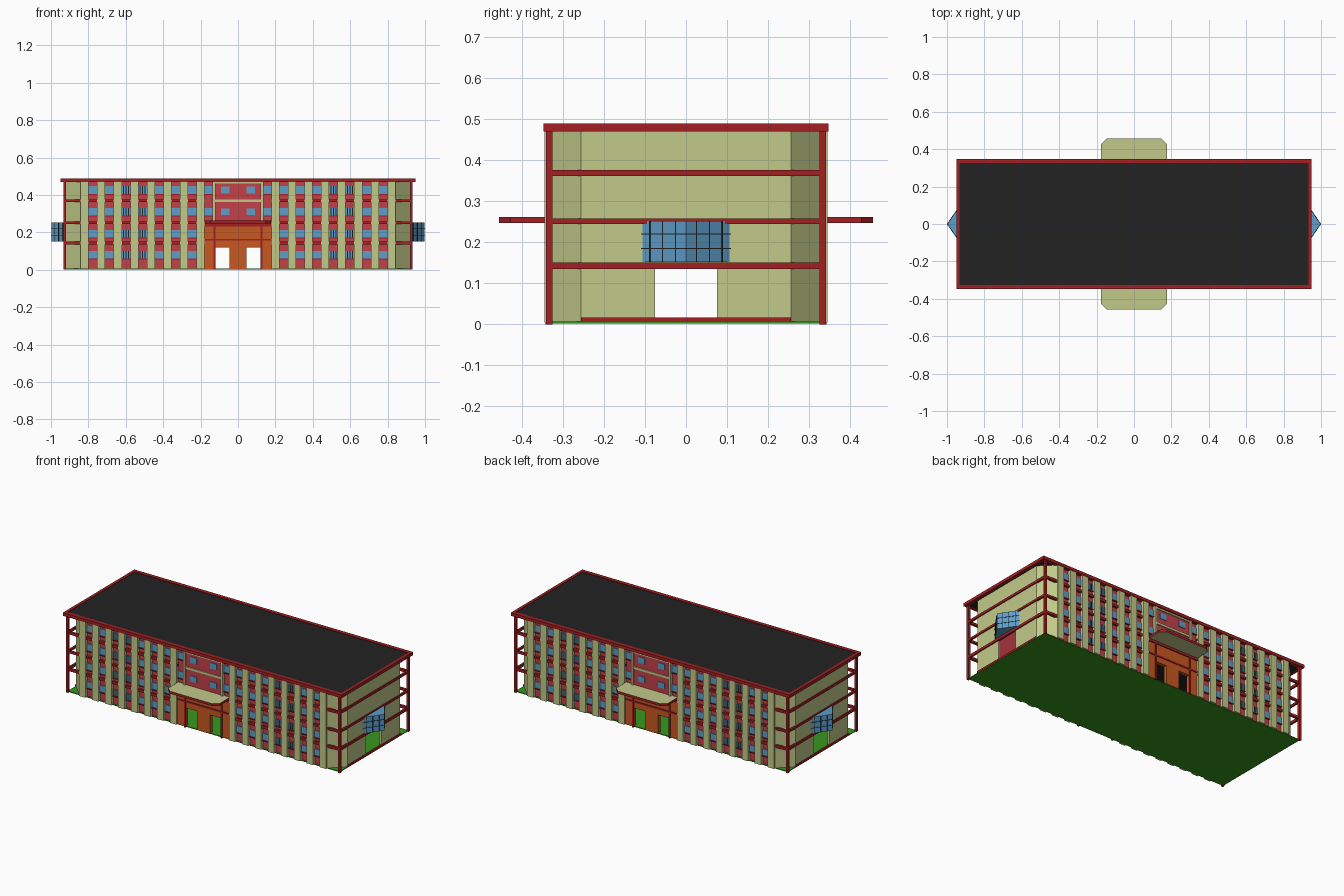
import bpy, bmesh, math

if "Cube" in bpy.data.objects:
    bpy.data.objects.remove(bpy.data.objects["Cube"])

def mat(name, r, g, b):
    m = bpy.data.materials.new(name)
    m.diffuse_color = (r, g, b, 1)
    m.use_nodes = True
    m.node_tree.nodes["Principled BSDF"].inputs["Base Color"].default_value = m.diffuse_color
    return m

PALE = mat("pale_green", 0.54, 0.59, 0.25)
TRIM = mat("dark_red", 0.36, 0.014, 0.016)
RED = mat("brick_red", 0.55, 0.05, 0.065)
BLUE = mat("window_blue", 0.114, 0.34, 0.58)
ORANGE = mat("orange", 0.58, 0.098, 0.0144)
GREEN = mat("floor_green", 0.04, 0.305, 0.013)
BLACK = mat("black", 0.016, 0.016, 0.016)

parts = {}

def prism(name, m, pts, z0, z1):
    """Extrude a plan outline from z0 to z1 into the named part."""
    bm, _ = parts.setdefault(name, (bmesh.new(), m))
    lo = [bm.verts.new((x, y, z0)) for x, y in pts]
    hi = [bm.verts.new((x, y, z1)) for x, y in pts]
    bm.faces.new(lo[::-1])
    bm.faces.new(hi)
    n = len(pts)
    for i in range(n):
        j = (i + 1) % n
        bm.faces.new((lo[i], lo[j], hi[j], hi[i]))

def box(name, m, x0, x1, y0, y1, z0, z1):
    prism(name, m, [(x0, y0), (x1, y0), (x1, y1), (x0, y1)], z0, z1)

def sym(name, m, x0, x1, y0, y1, z0, z1):
    """Box repeated in all four mirrored quadrants."""
    for sx in (-1, 1):
        for sy in (-1, 1):
            box(name, m, sx * x0, sx * x1, sy * y0, sy * y1, z0, z1)

def frontback(name, m, x0, x1, y0, y1, z0, z1):
    for s in (-1, 1):
        box(name, m, x0, x1, s * y0, s * y1, z0, z1)

def ends(name, m, x0, x1, y0, y1, z0, z1):
    for s in (-1, 1):
        box(name, m, s * x0, s * x1, y0, y1, z0, z1)

TOP = 0.472
BASE = 0.004
BEAMS = [(0.135, 0.151), (0.245, 0.258), (0.361, 0.376)]
ROWS = [(0.06, 0.10), (0.172, 0.213), (0.29, 0.331), (0.406, 0.448)]
STEP = 0.0885

# floor and roof
box("floor", GREEN, -0.928, 0.928, -0.333, 0.333, 0.002, 0.007)
box("roof_deck", BLACK, -0.932, 0.932, -0.325, 0.325, TOP, 0.486)
frontback("roof_edge", TRIM, -0.95, 0.95, 0.325, 0.348, 0.47, 0.489)
ends("roof_edge", TRIM, 0.932, 0.95, -0.325, 0.325, 0.47, 0.489)

# end walls with a doorway each
for s in (-1, 1):
    ends("end_wall", PALE, 0.913, 0.925, s * 0.075, s * 0.256, BASE, TOP)
ends("end_wall", PALE, 0.913, 0.925, -0.075, 0.075, 0.14, TOP)
ends("end_base_band", TRIM, 0.92, 0.93, -0.256, 0.256, 0.005, 0.017)

# chamfered corner walls
for sx in (-1, 1):
    for sy in (-1, 1):
        prism("corner_wall", PALE,
              [(sx * x, sy * y) for x, y in ((0.925, 0.256), (0.842, 0.338), (0.83, 0.33), (0.913, 0.25))],
              BASE, TOP)

# corner columns and floor beams
sym("corner_column", TRIM, 0.919, 0.933, 0.326, 0.341, 0, TOP)
for z0, z1 in BEAMS:
    sym("side_beam", TRIM, 0.176, 0.92, 0.325, 0.339, z0, z1)
    ends("end_beam", TRIM, 0.92, 0.932, -0.33, 0.33, z0, z1)

# long walls, piers and windows
sym("bay_wall", RED, 0.176, 0.84, 0.314, 0.326, BASE, TOP)
sym("bay_wall", RED, 0.12, 0.176, 0.314, 0.326, 0.235, TOP)
for k in range(8):
    c = 0.82 - STEP * k
    sym("pier", PALE, c - 0.0215, c + 0.0215, 0.318, 0.345, BASE, TOP)
for k in range(8):
    c = 0.776 - STEP * k
    for r, (z0, z1) in enumerate(ROWS):
        if k == 7 and r < 2:
            continue
        sym("window", BLUE, c - 0.023, c + 0.023, 0.326, 0.33, z0, z1)
        sym("window_sill", TRIM, c - 0.023, c + 0.023, 0.326, 0.334, z0 - 0.006, z0)
        if k in (2, 3):
            for d in (-0.013, 0, 0.013):
                sym("window_bar", BLACK, c + d - 0.0025, c + d + 0.0025, 0.33, 0.332, z0, z1)

# central upper panel with pale frame and windows
frontback("centre_panel", RED, -0.12, 0.12, 0.318, 0.334, 0.235, TOP)
sym("centre_frame", PALE, 0.12, 0.136, 0.318, 0.343, 0.258, TOP)
frontback("centre_frame", PALE, -0.12, 0.12, 0.33, 0.34, 0.362, 0.376)
frontback("centre_frame", PALE, -0.12, 0.12, 0.33, 0.34, 0.46, TOP)
for z0, z1 in ROWS[2:]:
    sym("centre_window", BLUE, 0.045, 0.09, 0.334, 0.338, z0 + 0.002, z1 - 0.004)

# entrance: orange wall with two doorways, posts and band
D0, D1, DH = 0.045, 0.12, 0.12
frontback("entrance_wall", ORANGE, -D0, D0, 0.314, 0.336, BASE, DH)
sym("entrance_wall", ORANGE, D1, 0.178, 0.314, 0.336, BASE, DH)
frontback("entrance_wall", ORANGE, -0.178, 0.178, 0.314, 0.336, DH, 0.245)
sym("entrance_post", TRIM, 0.119, 0.13, 0.33, 0.342, 0, 0.245)
frontback("entrance_band", TRIM, -0.178, 0.178, 0.334, 0.34, 0.155, 0.165)
frontback("entrance_band", TRIM, -0.178, 0.178, 0.334, 0.342, 0.232, 0.247)

# canopies: red rim, pale top and underside
for s in (-1, 1):
    plan = [(-0.176, 0.33), (0.176, 0.33), (0.176, 0.428), (0.146, 0.456), (-0.146, 0.456), (-0.176, 0.428)]
    prism("canopy", TRIM, [(x, s * y) for x, y in plan], 0.247, 0.262)

# triangular bay windows on the ends, with a dark grid
A, B = (0.92, 0.113), (0.998, 0.0)
nx, ny = 0.113, 0.078
L = math.hypot(nx, ny)
nx, ny = nx / L * 0.002, ny / L * 0.002

def grid_strip(sx, sy, t0, t1, z0, z1):
    p = [(A[0] + (B[0] - A[0]) * t, A[1] + (B[1] - A[1]) * t) for t in (t0, t1)]
    q = [(x + nx, y + ny) for x, y in reversed(p)]
    prism("end_window_grid", BLACK, [(sx * x, sy * y) for x, y in p + q], z0, z1)

for sx in (-1, 1):
    prism("end_window", BLUE, [(sx * 0.92, -0.113), (sx * 0.998, 0), (sx * 0.92, 0.113)], 0.152, 0.252)
    for sy in (-1, 1):
        for t in (0.22, 0.5, 0.78):
            grid_strip(sx, sy, t - 0.009, t + 0.009, 0.152, 0.252)
        for z in (0.185, 0.22):
            grid_strip(sx, sy, 0, 1, z - 0.0012, z + 0.0012)

# turn the collected parts into objects
for name, (bm, m) in parts.items():
    bmesh.ops.recalc_face_normals(bm, faces=bm.faces)
    me = bpy.data.meshes.new(name)
    me.materials.append(m)
    if name == "canopy":
        me.materials.append(PALE)
        for f in bm.faces:
            if abs(f.normal.z) > 0.5:
                f.material_index = 1
    bm.to_mesh(me)
    bm.free()
    bpy.context.scene.collection.objects.link(bpy.data.objects.new(name, me))
